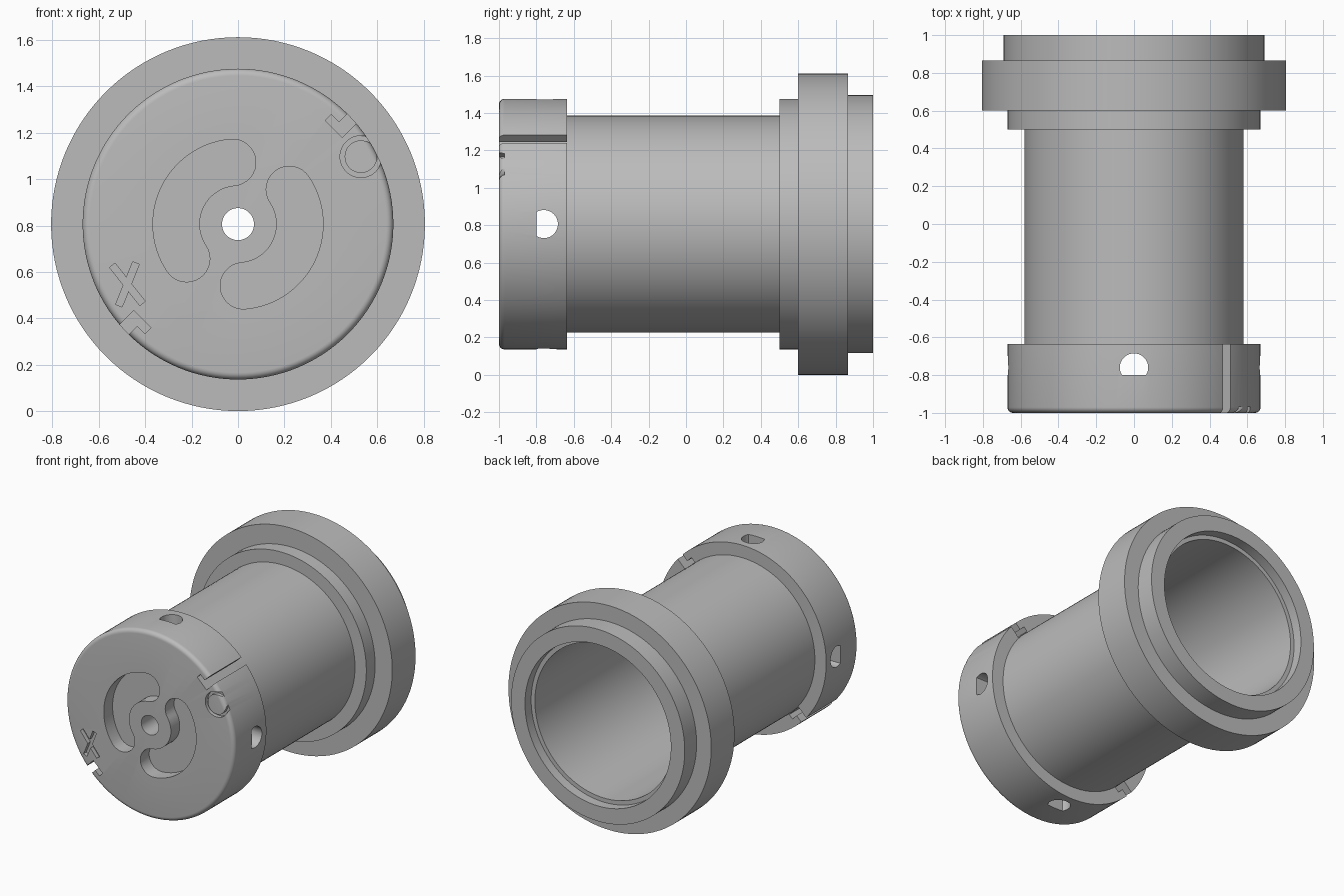
import bpy, bmesh, math
from mathutils import Matrix, Vector

cube = bpy.data.objects.get("Cube")
if cube:
    bpy.data.objects.remove(cube, do_unlink=True)

AXIS_Z = 0.806
FRONT = -1.0
CENTRE = Matrix.Translation((0, 0, AXIS_Z))

grey = bpy.data.materials.new("plain grey")
grey.use_nodes = True
colour = (0.5, 0.5, 0.5, 1)
grey.diffuse_color = colour
grey.node_tree.nodes["Principled BSDF"].inputs["Base Color"].default_value = colour


def finish(name, bm, matrix):
    bmesh.ops.recalc_face_normals(bm, faces=bm.faces)
    bm.transform(matrix)
    mesh = bpy.data.meshes.new(name)
    bm.to_mesh(mesh)
    bm.free()
    mesh.materials.append(grey)
    ob = bpy.data.objects.new(name, mesh)
    bpy.context.collection.objects.link(ob)
    return ob


def lathe(name, profile, matrix, steps=128):
    """Spin a closed (radius, y) profile about the y axis."""
    bm = bmesh.new()
    rings = []
    for i in range(steps):
        a = math.tau * i / steps
        rings.append([bm.verts.new((r * math.cos(a), y, r * math.sin(a))) for r, y in profile])
    n = len(profile)
    for i in range(steps):
        p, q = rings[i], rings[(i + 1) % steps]
        for j in range(n):
            k = (j + 1) % n
            bm.faces.new((p[j], p[k], q[k], q[j]))
    return finish(name, bm, matrix)


def prism(name, outline, y0, y1, matrix):
    """Extrude an (x, z) outline along y."""
    bm = bmesh.new()
    face = bm.faces.new([bm.verts.new((x, y0, z)) for x, z in outline])
    new = bmesh.ops.extrude_face_region(bm, geom=[face])["geom"]
    bmesh.ops.translate(bm, vec=(0, y1 - y0, 0),
                        verts=[v for v in new if isinstance(v, bmesh.types.BMVert)])
    return finish(name, bm, matrix)


def arc(cx, cz, r, start, end, steps):
    angles = [math.radians(start + (end - start) * i / steps) for i in range(steps + 1)]
    return [(cx + r * math.cos(a), cz + r * math.sin(a)) for a in angles]


def turn(degrees):
    return CENTRE @ Matrix.Rotation(math.radians(degrees), 4, 'Y')


# Hollow flanged sleeve with a closed, rounded front cap
cap_edge = [(r, y) for r, y in arc(0.64, -0.97, 0.03, -90, 0, 6)]
sleeve = lathe("flanged_sleeve", [(0.069, FRONT)] + cap_edge + [
    (0.67, -0.635), (0.58, -0.635), (0.58, 0.5), (0.67, 0.5), (0.67, 0.6),
    (0.806, 0.6), (0.806, 0.865), (0.69, 0.865), (0.69, 1), (0.58, 1),
    (0.58, 0.93), (0.55, 0.93), (0.55, -0.8), (0.069, -0.8)], CENTRE)

cutters = []

# Two curved grip pockets and two stepped key slots, half a turn apart
MID, HALF = 0.267, 0.1
A0, A1 = 95, 214
end0 = [MID * f(math.radians(A0)) for f in (math.cos, math.sin)]
end1 = [MID * f(math.radians(A1)) for f in (math.cos, math.sin)]
pocket = (arc(0, 0, MID + HALF, A0, A1, 32)
          + arc(*end1, HALF, A1, A1 + 180, 16)[1:]
          + arc(0, 0, MID - HALF, A1, A0, 32)[1:]
          + arc(*end0, HALF, A0 + 180, A0 + 360, 16)[1:-1])
steps = [(0.582, -0.054), (0.75, -0.054), (0.75, 0.003),
         (0.618, 0.003), (0.618, 0.05), (0.582, 0.05)]
slot = [((r - t) * math.sqrt(0.5), (r + t) * math.sqrt(0.5)) for r, t in steps]
for half in (0, 180):
    cutters.append(prism("pocket_cutter", pocket, -1.1, -0.9, turn(half)))
    cutters.append(prism("slot_cutter", slot, -1.1, -0.62, turn(half)))

# Four flat-sided radial holes through the cap wall
hole = [(x, z) for x, z in arc(0, 0.76, 0.075, 0, 360, 48)[:-1] if z < 0.799]
side = math.sqrt(0.075 ** 2 - 0.039 ** 2)
first = next(i for i, p in enumerate(hole) if p[0] < 0)
hole[first:first] = [(side, 0.799), (-side, 0.799)]
upright = Matrix.Rotation(math.radians(90), 4, 'X')
for quarter in range(4):
    cutters.append(prism("hole_cutter", hole, 0.5, 0.8, turn(90 * quarter) @ upright))

# Shallow ring and crossed-bar position marks in the front face
cutters.append(lathe("ring_mark_cutter", [(0.07, -1.1), (0.09, -1.1), (0.09, -0.97), (0.07, -0.97)],
                     CENTRE @ Matrix.Translation((0.53, 0, 0.291)), 48))
for dx, dz in ((0.065, -0.082), (0.037, 0.092)):
    along = Vector((dx, dz))
    across = Vector((-dz, dx)).normalized() * 0.015
    bar = [along + across, -along + across, -along - across, along - across]
    cutters.append(prism("bar_mark_cutter", bar, -1.1, -0.97,
                         CENTRE @ Matrix.Translation((-0.477, 0, -0.26))))

bpy.context.view_layer.objects.active = sleeve
for cutter in cutters:
    cutter.hide_render = True
    mod = sleeve.modifiers.new("cut", 'BOOLEAN')
    mod.operation = 'DIFFERENCE'
    mod.solver = 'EXACT'
    mod.object = cutter
    bpy.ops.object.modifier_apply(modifier=mod.name)
for cutter in cutters:
    bpy.data.objects.remove(cutter, do_unlink=True)

bpy.ops.object.select_all(action='DESELECT')
sleeve.select_set(True)
bpy.ops.object.shade_smooth_by_angle(angle=math.radians(30))
